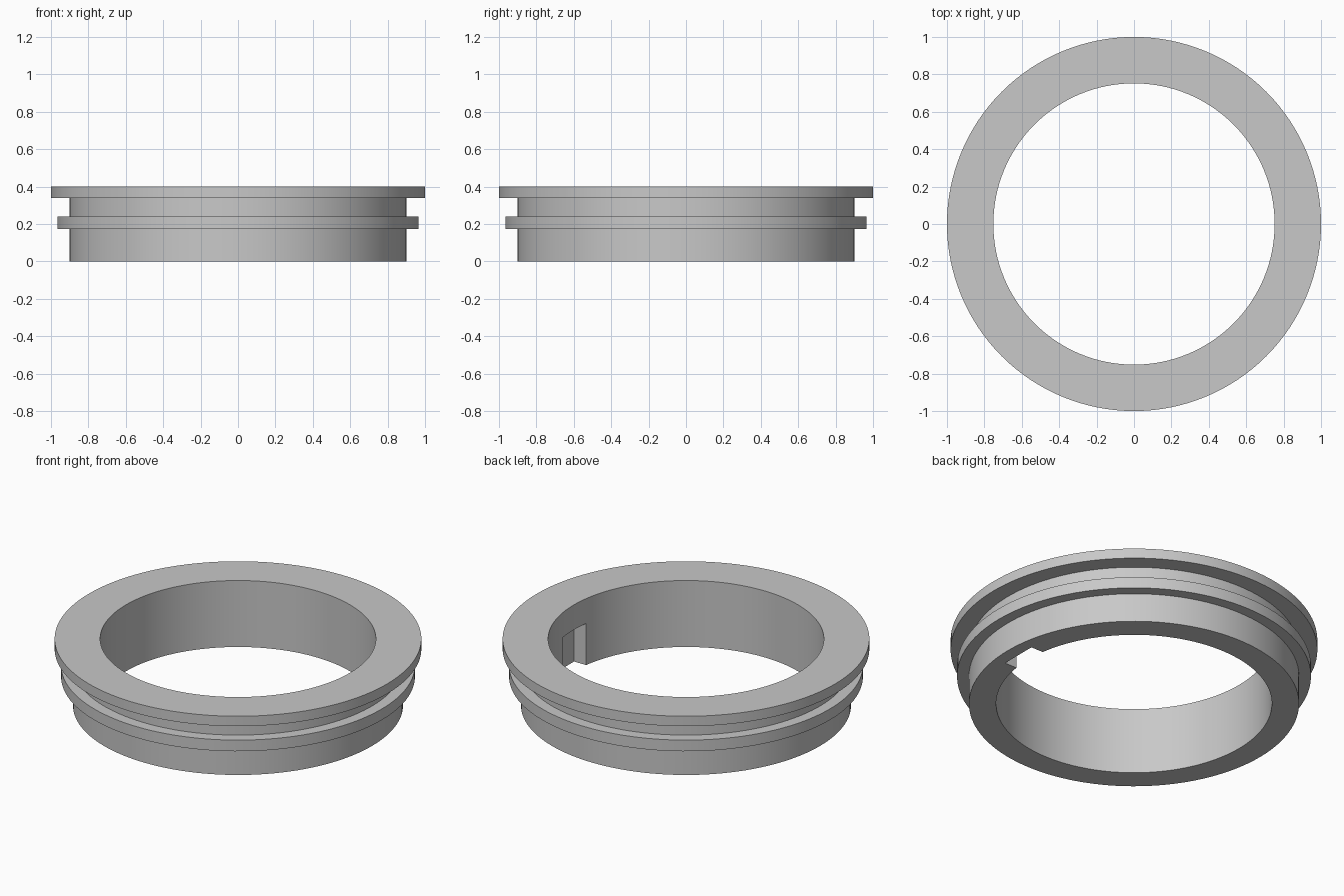
import bpy, bmesh, math

default = bpy.data.objects.get("Cube")
if default:
    bpy.data.objects.remove(default, do_unlink=True)

SEGMENTS = 128
BORE, BODY, RIB, FLANGE = 0.752, 0.9, 0.965, 1.0
HEIGHT = 0.4

# Plain grey material
grey = bpy.data.materials.new("plain_grey")
grey.use_nodes = True
colour = (0.58, 0.58, 0.58, 1)
grey.diffuse_color = colour
grey.node_tree.nodes["Principled BSDF"].inputs["Base Color"].default_value = colour


def lathe(name, profile):
    """Revolve a closed (radius, height) profile around z."""
    bm = bmesh.new()
    rings = []
    for i in range(SEGMENTS):
        a = math.tau * i / SEGMENTS
        rings.append([bm.verts.new((r * math.cos(a), r * math.sin(a), z))
                      for r, z in profile])
    n = len(profile)
    for i, ring in enumerate(rings):
        after = rings[(i + 1) % SEGMENTS]
        for j in range(n):
            k = (j + 1) % n
            bm.faces.new((ring[j], after[j], after[k], ring[k]))
    bmesh.ops.recalc_face_normals(bm, faces=bm.faces)
    mesh = bpy.data.meshes.new(name)
    bm.to_mesh(mesh)
    bm.free()
    obj = bpy.data.objects.new(name, mesh)
    bpy.context.collection.objects.link(obj)
    mesh.materials.append(grey)
    return obj


# Collar: straight sleeve, narrow rib, groove and top flange
collar = lathe("flanged_collar", [
    (BORE, 0), (BODY, 0), (BODY, 0.173), (RIB, 0.173), (RIB, 0.24),
    (BODY, 0.24), (BODY, 0.34), (FLANGE, 0.34), (FLANGE, HEIGHT), (BORE, HEIGHT),
])

# Keyway: square notch in the bore, open at the bottom
depth_end, half_width, notch_top = 0.824, 0.112, 0.25
inner_start, below = 0.6, -0.1
bpy.ops.mesh.primitive_cube_add(
    size=1, location=((inner_start + depth_end) / 2, 0, (below + notch_top) / 2))
cutter = bpy.context.object
cutter.name = "keyway_cutter"
cutter.scale = (depth_end - inner_start, 2 * half_width, notch_top - below)
cutter.hide_render = True
cutter.data.materials.append(grey)

bpy.ops.object.select_all(action='DESELECT')
bpy.context.view_layer.objects.active = collar
collar.select_set(True)
cut = collar.modifiers.new("keyway", 'BOOLEAN')
cut.operation = 'DIFFERENCE'
cut.solver = 'EXACT'
cut.object = cutter
bpy.ops.object.modifier_apply(modifier=cut.name)
bpy.data.objects.remove(cutter, do_unlink=True)

# Smooth round walls, crisp rims
bpy.ops.object.shade_smooth_by_angle(angle=math.radians(30))
